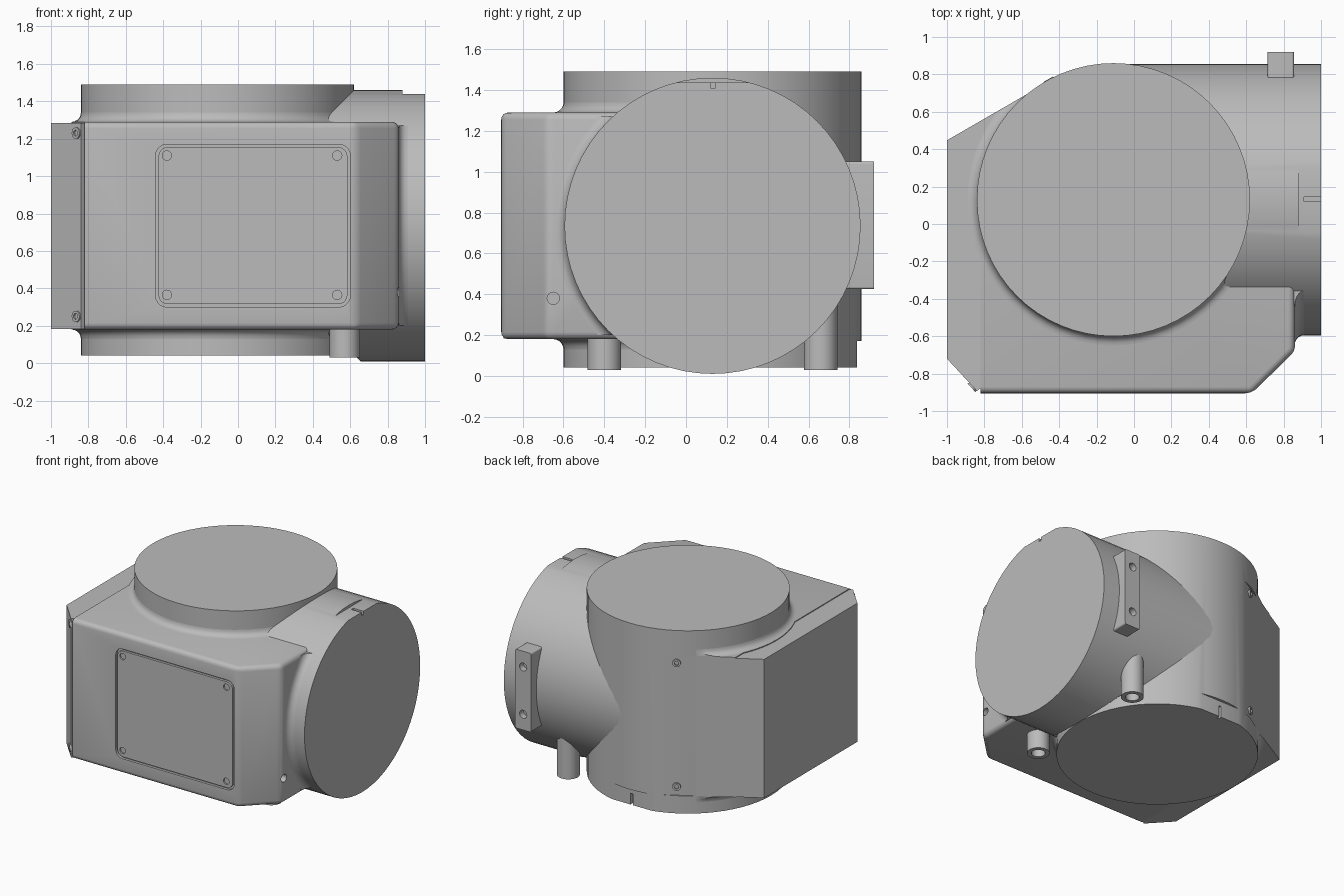
import bpy, bmesh, math
from mathutils import Vector, Matrix

if "Cube" in bpy.data.objects:
    bpy.data.objects.remove(bpy.data.objects["Cube"])

grey = bpy.data.materials.new("cast grey")
grey.use_nodes = True
grey.diffuse_color = (0.5, 0.5, 0.5, 1)
grey.node_tree.nodes["Principled BSDF"].inputs["Base Color"].default_value = grey.diffuse_color

CX, CY, CZ = -0.11, 0.13, 0.735      # axes of the two barrels
R, RH = 0.73, 0.725                  # upright and sideways radii
BOT, TOP = 0.18, 1.29                # height range of the housing
DOWN, X_AXIS = Vector((0, 0, -1)), Vector((1, 0, 0))


def finish(name, bm):
    bmesh.ops.recalc_face_normals(bm, faces=bm.faces)
    mesh = bpy.data.meshes.new(name)
    bm.to_mesh(mesh)
    bm.free()
    mesh.materials.append(grey)
    ob = bpy.data.objects.new(name, mesh)
    bpy.context.collection.objects.link(ob)
    return ob


def rod(name, start, end, r, segs=24):
    start, end = Vector(start), Vector(end)
    d = end - start
    bm = bmesh.new()
    m = Matrix.Translation((start + end) / 2) @ d.to_track_quat('Z', 'Y').to_matrix().to_4x4()
    bmesh.ops.create_cone(bm, cap_ends=True, segments=segs, radius1=r, radius2=r,
                          depth=d.length, matrix=m)
    return finish(name, bm)


def box(name, lo, hi, bevel=0, axis=1):
    """Box between two corners; the edges along one axis can be rounded."""
    lo, hi = Vector(lo), Vector(hi)
    bm = bmesh.new()
    bmesh.ops.create_cube(bm, size=1)
    for v in bm.verts:
        v.co = Vector(a + (b - a) * (c + 0.5) for a, b, c in zip(lo, hi, v.co))
    if bevel:
        along = [e for e in bm.edges
                 if abs((e.verts[0].co - e.verts[1].co).normalized()[axis]) > 0.9]
        bmesh.ops.bevel(bm, geom=along, offset=bevel, segments=5, profile=0.5, affect='EDGES')
    return finish(name, bm)


def prism(name, outline, z0, z1, bevel=0):
    """Upright prism; its front and right edges can be rounded."""
    bm = bmesh.new()
    face = bm.faces.new([bm.verts.new((x, y, z0)) for x, y in outline])
    up = bmesh.ops.extrude_face_region(bm, geom=[face])["geom"]
    bmesh.ops.translate(bm, vec=(0, 0, z1 - z0),
                        verts=[v for v in up if isinstance(v, bmesh.types.BMVert)])
    if bevel:
        edges = [e for e in bm.edges if sum(v.co.y for v in e.verts) < -0.2
                 and max(v.co.x for v in e.verts) > 0]
        bmesh.ops.bevel(bm, geom=edges, offset=bevel, segments=4, profile=0.5, affect='EDGES')
    return finish(name, bm)


def flare(name, r, size, matrix):
    """Ring with a concave fillet, rising along its local z from zero."""
    arc = [(r + size * (1 - math.sin(a)), size * (1 - math.cos(a)))
           for a in (math.pi / 2 * i / 5 for i in range(6))]
    pts = arc + [(r - 0.03, size), (r - 0.03, -0.02), (r + size, -0.02)]
    bm = bmesh.new()
    segs = 64
    rings = []
    for s in range(segs):
        a = math.tau * s / segs
        rings.append([bm.verts.new((p * math.cos(a), p * math.sin(a), h)) for p, h in pts])
    for s in range(segs):
        a, b = rings[s], rings[(s + 1) % segs]
        for i in range(len(pts)):
            j = (i + 1) % len(pts)
            bm.faces.new((a[i], a[j], b[j], b[i]))
    bm.transform(matrix)
    return finish(name, bm)


def boolean(ob, cutter, mode='DIFFERENCE'):
    mod = ob.modifiers.new("cut", 'BOOLEAN')
    mod.operation, mod.object, mod.solver = mode, cutter, 'EXACT'
    bpy.context.view_layer.objects.active = ob
    bpy.ops.object.modifier_apply(modifier=mod.name)
    bpy.data.objects.remove(cutter)


# Slanted rear plane of the housing, touching the upright barrel
normal = Vector((-0.5, 0.866, 0))
slide = Vector((0.866, 0.5, 0))
foot = Vector((CX, CY, 0)) + normal * 0.72


def slant(t, out=0.0, z=0.0):
    return foot + slide * t + normal * out + Vector((0, 0, z))


def slant_at_x(x):
    return tuple(slant((x - foot.x) / slide.x))[:2]


# Upright barrel, with its rear flat, slot and slanted seat
upright = rod("upright_barrel", (CX, CY, 0.04), (CX, CY, 1.49), R, 64)
boolean(upright, box("cutter", (-0.6, 0.838, 0), (0.4, 1, 0.17)))
boolean(upright, box("cutter", (CX - 0.01, 0.81, 0), (CX + 0.01, 1, 0.13)))
seat = [tuple(p)[:2] for p in (slant(-0.5), slant(0.3), slant(0.3, 0.2), slant(-0.5, 0.2))]
boolean(upright, prism("cutter", seat, BOT, TOP - 0.01))

# Sideways barrel, with clearance round the upright foot, top flat and slot
side = rod("side_barrel", (CX, CY, CZ), (1, CY, CZ), RH, 64)
boolean(side, rod("cutter", (CX, CY, -0.1), (CX, CY, 0.14), R + 0.035, 64))
boolean(side, box("cutter", (0.88, -0.5, 1.438), (1.1, 0.8, 1.6)))
boolean(side, box("cutter", (0.91, CY - 0.01, 1.41), (1.1, CY + 0.015, 1.6)))

# Housing
rear = tuple(foot)[:2]
front_right = [(0.63, -0.905), (0.86, -0.68), (0.86, CY), (CX, 0.5), rear]
housing = prism("housing", [(-0.82, -0.905)] + front_right + [slant_at_x(-0.82)],
                BOT, TOP, 0.035)
boolean(housing, box("cutter", (-0.44, -1, 0.30), (0.60, -0.885, 1.17), 0.06))
boolean(housing, rod("cutter", (0.8, -0.65, 0.38), (0.9, -0.65, 0.38), 0.03))

# Side cover
corner = slant_at_x(-1)
cover_front = [(-1, -0.72), (-0.84, -0.893)]
cover = prism("side_cover", [corner] + cover_front + [(-0.8, -0.86), slant_at_x(-0.8)],
              BOT + 0.003, TOP - 0.007)

# Front panel with screw holes
panel = box("front_panel", (-0.425, -0.904, 0.315), (0.585, -0.88, 1.155), 0.05)
for x in (-0.38, 0.53):
    for z in (0.365, 1.11):
        boolean(panel, rod("cutter", (x, -1, z), (x, -0.892, z), 0.025))

# Cover screws on the front chamfer and the rear slant
chamfer = Vector((-0.73, -0.68, 0))
for i, z in enumerate((0.25, 1.23)):
    p = Vector((-0.86, -0.868, z))
    q = slant(0.02, 0, z)
    for label, c, n in (("front", p, chamfer), ("rear", q, normal)):
        screw = rod(f"{label}_cover_screw_{i}", c - n * 0.02, c + n * 0.012, 0.03)
        boolean(screw, rod("cutter", c, c + n * 0.1, 0.016))

# Fillets where the barrels leave the housing
outline = [corner] + cover_front + front_right
for name, z, flip in (("top_fillet", TOP, 1), ("bottom_fillet", BOT, -1)):
    ring = flare(name, R, 0.05, Matrix.Translation((CX, CY, z)) @ Matrix.Diagonal((1, 1, flip, 1)))
    boolean(ring, prism("cutter", outline, -1, 2), 'INTERSECT')
ring = flare("side_fillet", RH, 0.05,
             Matrix.Translation((0.86, CY, CZ)) @ Matrix.Rotation(math.pi / 2, 4, 'Y'))
boolean(ring, box("cutter", (0.5, -0.9, BOT + 0.02), (1, 0, TOP - 0.02)), 'INTERSECT')

# Hollow feet under the side barrel
for label, y in (("front", CY - 0.53), ("rear", CY + 0.53)):
    post = rod(f"{label}_foot", (0.57, y, 0.03), (0.57, y, 0.4), 0.082, 32)
    boolean(post, rod("cutter", (0.57, y, 0), (0.57, y, 0.12), 0.05))

# Rear mounting lug with two holes
lug = box("rear_lug", (0.715, 0.6, 0.425), (0.855, 0.92, 1.05), 0.012)
for z in (0.55, 0.925):
    boolean(lug, rod("cutter", (0.785, 0.87, z), (0.785, 1, z), 0.032))

# Smooth curved faces, keep hard edges
bpy.ops.object.select_all(action='DESELECT')
for ob in bpy.context.collection.objects:
    if ob.type == 'MESH' and grey.name in ob.data.materials:
        ob.select_set(True)
        bpy.context.view_layer.objects.active = ob
bpy.ops.object.shade_smooth_by_angle(angle=math.radians(30))
